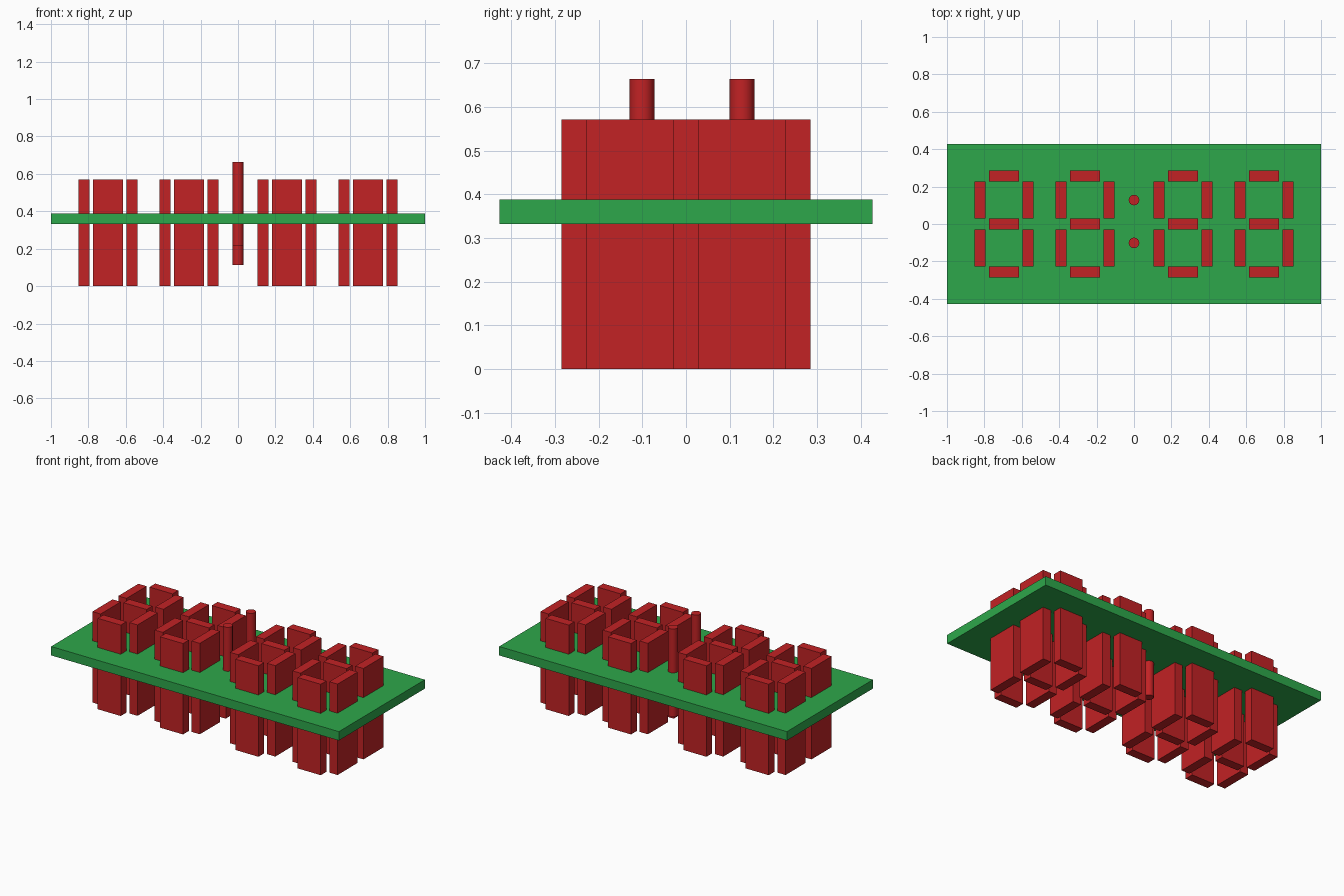
import bpy, math

if "Cube" in bpy.data.objects:
    bpy.data.objects.remove(bpy.data.objects["Cube"])


def material(name, color):
    m = bpy.data.materials.new(name)
    m.diffuse_color = (*color, 1)
    m.use_nodes = True
    m.node_tree.nodes["Principled BSDF"].inputs["Base Color"].default_value = m.diffuse_color
    return m


red = material("red plastic", (0.54, 0.016, 0.018))
green = material("green board", (0.027, 0.39, 0.07))


def box(name, x, y, z, mat):
    """Box from (min, max) ranges on each axis."""
    bpy.ops.mesh.primitive_cube_add(size=1, location=[sum(r) / 2 for r in (x, y, z)])
    ob = bpy.context.object
    ob.name = name
    ob.scale = [r[1] - r[0] for r in (x, y, z)]
    bpy.ops.object.transform_apply(location=False, rotation=False, scale=True)
    ob.data.materials.append(mat)


def peg(name, y, bottom, top):
    bpy.ops.mesh.primitive_cylinder_add(vertices=16, radius=0.0285, depth=top - bottom,
                                        location=(0, y, (top + bottom) / 2))
    ob = bpy.context.object
    ob.name = name
    ob.data.materials.append(red)
    bpy.ops.object.shade_smooth_by_angle(angle=math.radians(40))


# Flat board
box("board", (-1, 1), (-0.427, 0.427), (0.332, 0.388), green)

# Four seven-segment digits, each segment a tall block through the board
HEIGHT = (0, 0.571)
for n, cx in enumerate((-0.695, -0.262, 0.262, 0.695), 1):
    for label, cy in (("bottom", -0.257), ("middle", 0), ("top", 0.257)):
        box(f"digit_{n}_{label}_bar", (cx - 0.08, cx + 0.08),
            (cy - 0.0285, cy + 0.0285), HEIGHT, red)
    for side, sx in (("left", -1), ("right", 1)):
        for label, cy in (("lower", -0.1285), ("upper", 0.1285)):
            bx = cx + sx * 0.1285
            box(f"digit_{n}_{label}_{side}_bar", (bx - 0.0285, bx + 0.0285),
                (cy - 0.1, cy + 0.1), HEIGHT, red)

# Colon pegs between the digit pairs
peg("lower_colon_peg", -0.101, 0.216, 0.664)
peg("upper_colon_peg", 0.128, 0.112, 0.664)
